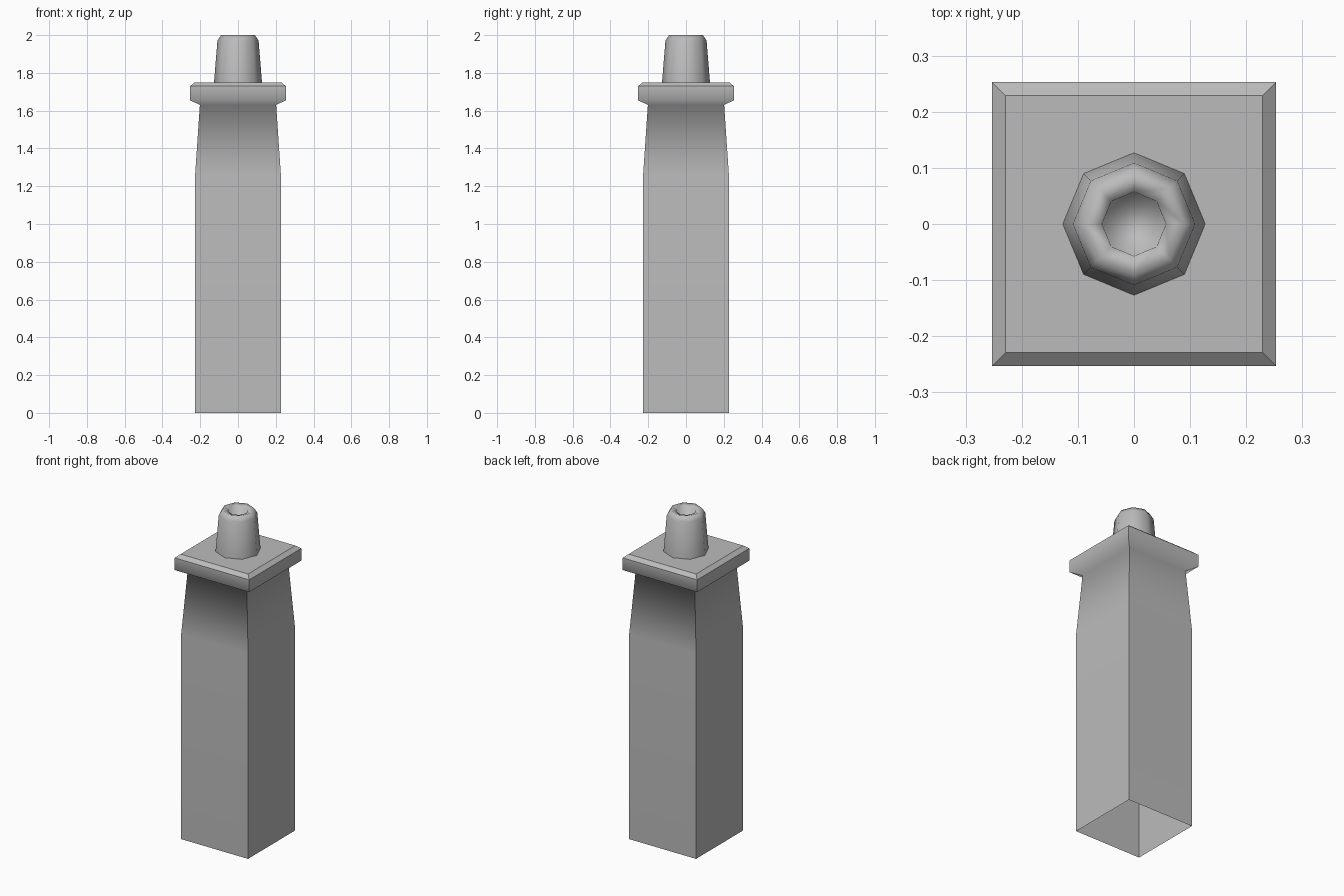
import bpy, bmesh
from math import cos, sin, pi, sqrt

cube = bpy.data.objects.get("Cube")
if cube:
    bpy.data.objects.remove(cube, do_unlink=True)

# Single grey stone colour
stone = bpy.data.materials.new("grey_stone")
stone.use_nodes = True
grey = (0.5, 0.5, 0.5, 1)
stone.diffuse_color = grey
stone.node_tree.nodes["Principled BSDF"].inputs["Base Color"].default_value = grey


def loft(name, sides, profile, turn=0, sharp_rings=(), sharp_corners=False):
    """Stack regular rings of (radius, height), then close the last one."""
    bm = bmesh.new()
    rings = []
    for r, z in profile:
        angles = [turn + 2 * pi * i / sides for i in range(sides)]
        rings.append([bm.verts.new((r * cos(a), r * sin(a), z)) for a in angles])
    for low, high in zip(rings, rings[1:]):
        for i in range(sides):
            j = (i + 1) % sides
            bm.faces.new((low[i], low[j], high[j], high[i]))
    bm.faces.new(rings[-1])
    for f in bm.faces:
        f.smooth = True
    # Crisp rings and corners, everything else blends smoothly
    for k in sharp_rings:
        for i in range(sides):
            bm.edges.get((rings[k][i], rings[k][(i + 1) % sides])).smooth = False
    if sharp_corners:
        for low, high in zip(rings, rings[1:]):
            for a, b in zip(low, high):
                bm.edges.get((a, b)).smooth = False
    mesh = bpy.data.meshes.new(name)
    bm.to_mesh(mesh)
    bm.free()
    mesh.materials.append(stone)
    obj = bpy.data.objects.new(name, mesh)
    bpy.context.collection.objects.link(obj)
    return obj


# Square shaft, open underneath, flaring into a bevelled cap slab
half_widths = [(0.227, 0), (0.227, 1.26), (0.202, 1.63), (0.253, 1.655),
               (0.253, 1.73), (0.229, 1.75)]
loft("shaft_and_cap", 4, [(w * sqrt(2), z) for w, z in half_widths],
     turn=pi / 4, sharp_rings=(4, 5), sharp_corners=True)

# Eight-sided tapered pot with a rounded rim and a sunken flue
loft("chimney_pot", 8, [(0.127, 1.75), (0.109, 1.97), (0.09, 2.0),
                        (0.057, 1.99), (0.055, 1.88)])
